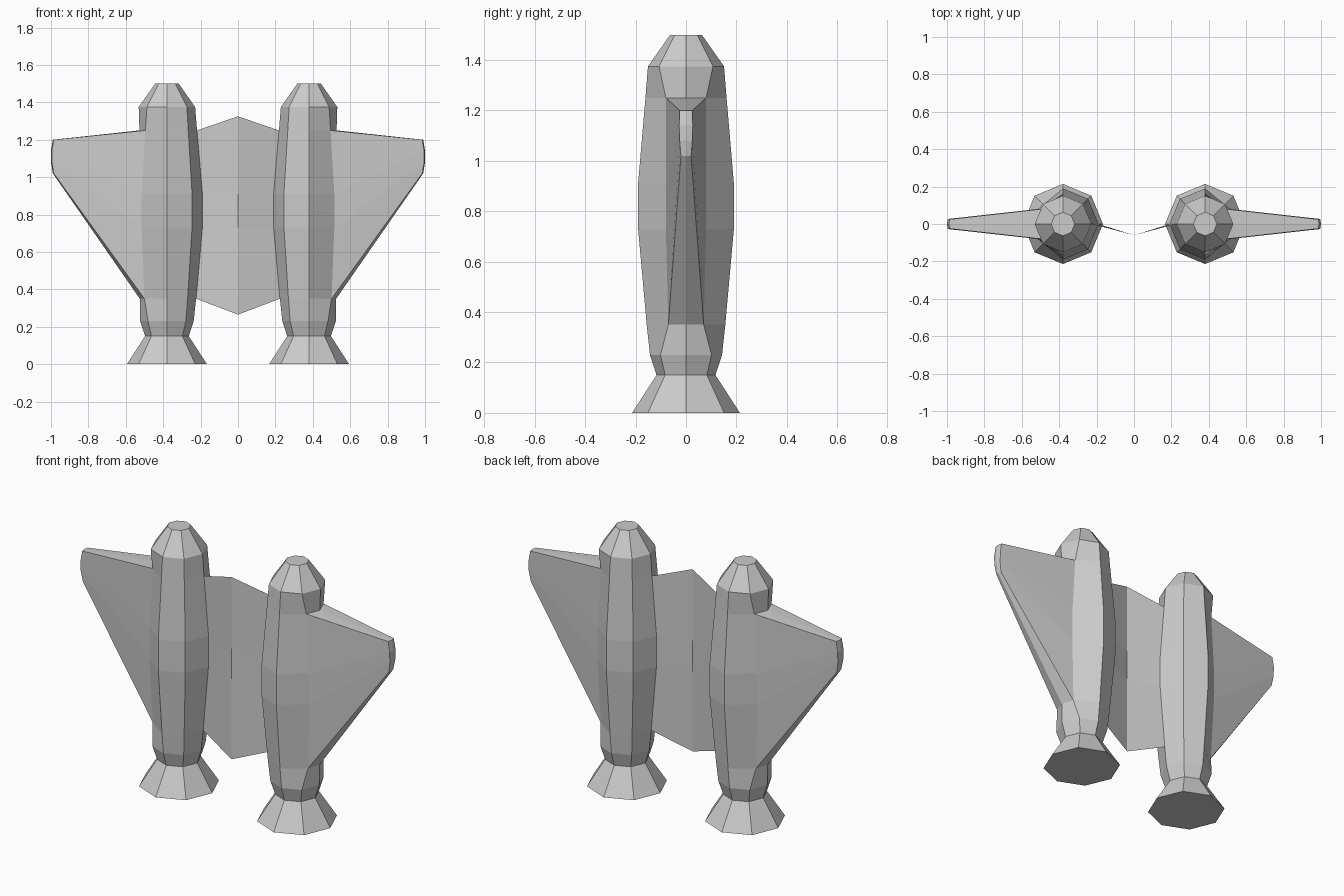
import bpy, bmesh, math

cube = bpy.data.objects.get("Cube")
if cube:
    bpy.data.objects.remove(cube, do_unlink=True)

grey = bpy.data.materials.new("light_grey")
grey.use_nodes = True
grey.diffuse_color = (0.6, 0.6, 0.6, 1)
grey.node_tree.nodes["Principled BSDF"].inputs["Base Color"].default_value = (0.6, 0.6, 0.6, 1)

POD_X = 0.38
SIDES = 8


def finish(name, bm, recalc=True):
    """Turn a left-hand half into an object mirrored across x = 0."""
    if recalc:
        bmesh.ops.recalc_face_normals(bm, faces=bm.faces[:])
    mesh = bpy.data.meshes.new(name)
    bm.to_mesh(mesh)
    bm.free()
    mesh.materials.append(grey)
    obj = bpy.data.objects.new(name, mesh)
    bpy.context.collection.objects.link(obj)
    mirror = obj.modifiers.new("mirror", 'MIRROR')
    mirror.use_axis[0] = True
    mirror.use_clip = True
    return obj


# Pod profile: radius, height; wing root: height -> (side x, half thickness, outer x)
profile = [(0.214, 0), (0.117, 0.15), (0.143, 0.23), (0.156, 0.35), (0.19, 0.73),
           (0.19, 0.91), (0.161, 1.25), (0.151, 1.375), (0.063, 1.5)]
root = {0.35: (0.50, 0.07, 0.525), 0.73: (0.515, 0.08, 0.55),
        0.91: (0.515, 0.08, 0.55), 1.25: (0.495, 0.08, 0.527)}


def root_row(z):
    side, half, outer = root[z]
    return [(side, -half, z), (outer, 0, z), (side, half, z)]


# Engine pods: octagonal, opened on the outside where the wing grows out
bm = bmesh.new()
rings = []
for r, z in profile:
    ring = []
    for j in range(SIDES):
        a = 2 * math.pi * j / SIDES
        co = (POD_X + r * math.cos(a), r * math.sin(a), z)
        if z in root and j in (SIDES - 1, 0, 1):
            co = root_row(z)[(j + 1) % SIDES]
        ring.append(bm.verts.new(co))
    rings.append(ring)
for (lower, upper), (_, z0), (_, z1) in zip(zip(rings, rings[1:]), profile, profile[1:]):
    for j in range(SIDES):
        k = (j + 1) % SIDES
        if z0 in root and z1 in root and j in (SIDES - 1, 0):
            continue
        bm.faces.new((lower[j], lower[k], upper[k], upper[j]))
bm.faces.new(rings[0][::-1])
bm.faces.new(rings[-1])
finish("engine_pods", bm)

# Wings: loops run from the pod opening out to a rounded tip
bm = bmesh.new()
tip = [(0.985, 0.02, 1.02), (0.995, 0.025, 1.08), (0.995, 0.027, 1.14), (0.985, 0.025, 1.2)]
inner = [[bm.verts.new(co) for co in root_row(z)] for z in root]
outer = [[bm.verts.new(co) for co in ((x, -h, z), (x + 0.005, 0, z), (x, h, z))]
         for x, h, z in tip]
last = len(tip) - 1
for i in range(last):
    for c in (0, 2):    # front and back skins
        bm.faces.new((inner[i][c], outer[i][c], outer[i + 1][c], inner[i + 1][c]))
    for c in range(2):  # tip cap
        bm.faces.new((outer[i][c], outer[i][c + 1], outer[i + 1][c + 1], outer[i + 1][c]))
for i in (0, last):     # trailing and leading edges
    for c in range(2):
        bm.faces.new((inner[i][c], inner[i][c + 1], outer[i][c + 1], outer[i][c]))
finish("wings", bm)

# Centre panel: a thin sheet folded forward along the middle
bm = bmesh.new()
fold = [(-0.06, 0.265), (-0.06, 0.73), (-0.06, 0.91), (-0.06, 1.325)]
rows = []
for (y, zc), (r, z) in zip(fold, [p for p in profile if p[1] in root]):
    rows.append((bm.verts.new((0, y, zc)), bm.verts.new((POD_X - r, 0, z))))
for low, high in zip(rows, rows[1:]):
    bm.faces.new((low[0], low[1], high[1], high[0]))
finish("centre_panel", bm, recalc=False)
